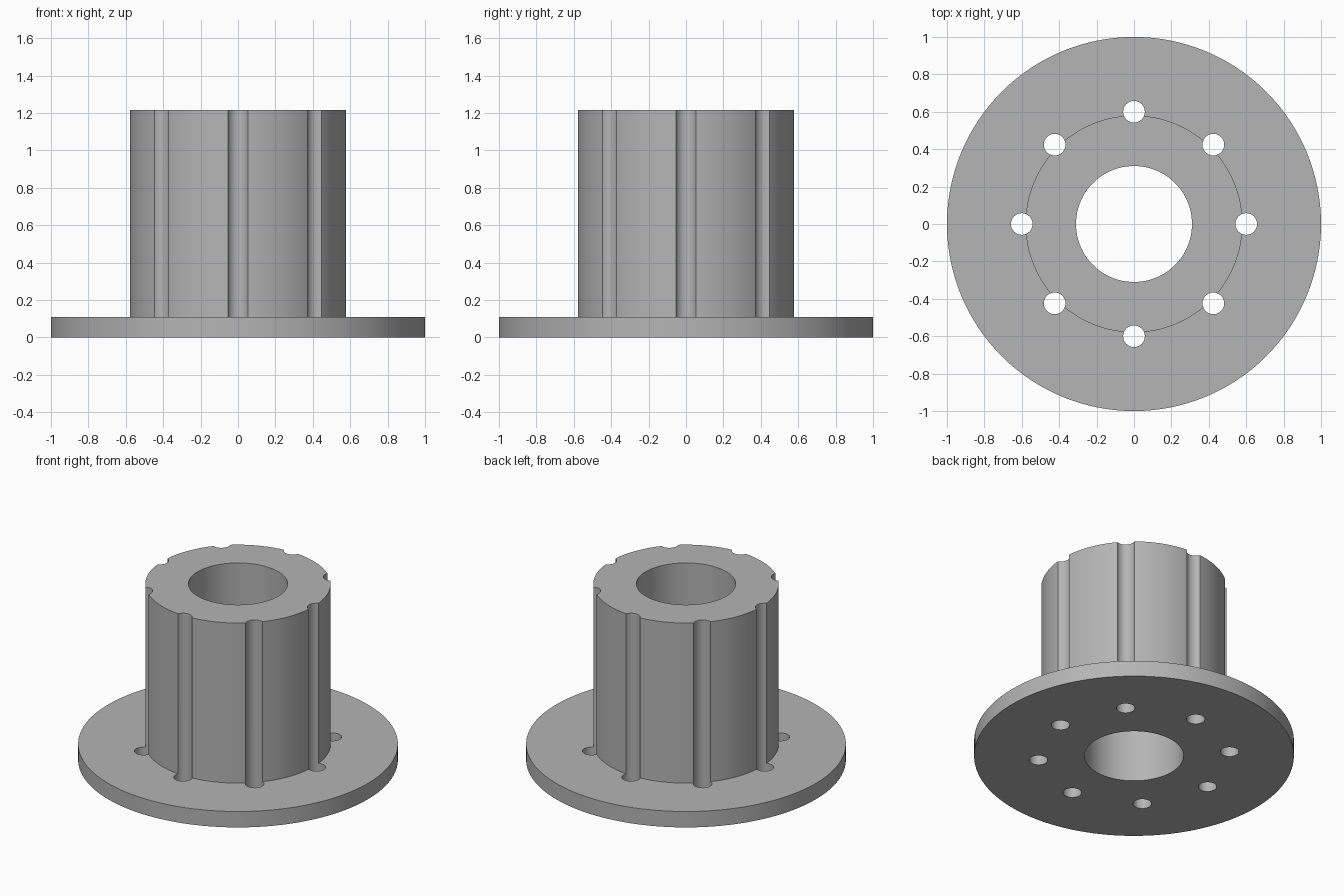
import bpy
import math
from mathutils import Matrix, Vector
import bmesh

cube = bpy.data.objects.get("Cube")
if cube:
    bpy.data.objects.remove(cube, do_unlink=True)

FLANGE_R, HUB_R, BORE_R = 1.0, 0.58, 0.31
FLANGE_TOP, HUB_TOP = 0.11, 1.215
HOLE_R, HOLE_RING, HOLES = 0.058, 0.6, 8

grey = bpy.data.materials.new("plain grey")
grey.use_nodes = True
colour = (0.46, 0.46, 0.46, 1)
grey.diffuse_color = colour
grey.node_tree.nodes["Principled BSDF"].inputs["Base Color"].default_value = colour


def make_object(name, bm):
    bmesh.ops.recalc_face_normals(bm, faces=bm.faces)
    mesh = bpy.data.meshes.new(name)
    bm.to_mesh(mesh)
    bm.free()
    mesh.materials.append(grey)
    obj = bpy.data.objects.new(name, mesh)
    bpy.context.collection.objects.link(obj)
    return obj


def lathe(name, profile, steps):
    """Revolve a closed (radius, height) profile around z."""
    bm = bmesh.new()
    rings = []
    for i in range(steps):
        turn = Matrix.Rotation(math.tau * i / steps, 3, "Z")
        rings.append([bm.verts.new(turn @ Vector((r, 0, z))) for r, z in profile])
    for i, ring in enumerate(rings):
        after = rings[(i + 1) % steps]
        for j in range(len(profile)):
            k = (j + 1) % len(profile)
            bm.faces.new((ring[j], after[j], after[k], ring[k]))
    return make_object(name, bm)


# Hub, flange and bore in one turned body
body = lathe("flanged_hub", [
    (BORE_R, 0), (FLANGE_R, 0), (FLANGE_R, FLANGE_TOP),
    (HUB_R, FLANGE_TOP), (HUB_R, HUB_TOP), (BORE_R, HUB_TOP)], 128)

# Ring of drills: through holes in the flange, grooves along the hub
bm = bmesh.new()
for i in range(HOLES):
    place = Matrix.Rotation(math.tau * i / HOLES, 4, "Z") @ Matrix.Translation(
        (HOLE_RING, 0, HUB_TOP / 2))
    bmesh.ops.create_cone(bm, cap_ends=True, segments=32, radius1=HOLE_R,
                          radius2=HOLE_R, depth=HUB_TOP + 0.4, matrix=place)
drills = make_object("drill_cutter", bm)
drills.hide_render = True
drills.hide_viewport = True

cut = body.modifiers.new("drill holes", "BOOLEAN")
cut.operation = "DIFFERENCE"
cut.solver = "EXACT"
cut.object = drills

# Apply the cut, then smooth the round walls
bpy.ops.object.select_all(action="DESELECT")
body.select_set(True)
bpy.context.view_layer.objects.active = body
bpy.ops.object.modifier_apply(modifier=cut.name)
bpy.data.objects.remove(drills, do_unlink=True)
bpy.ops.object.shade_smooth_by_angle(angle=math.radians(30))
